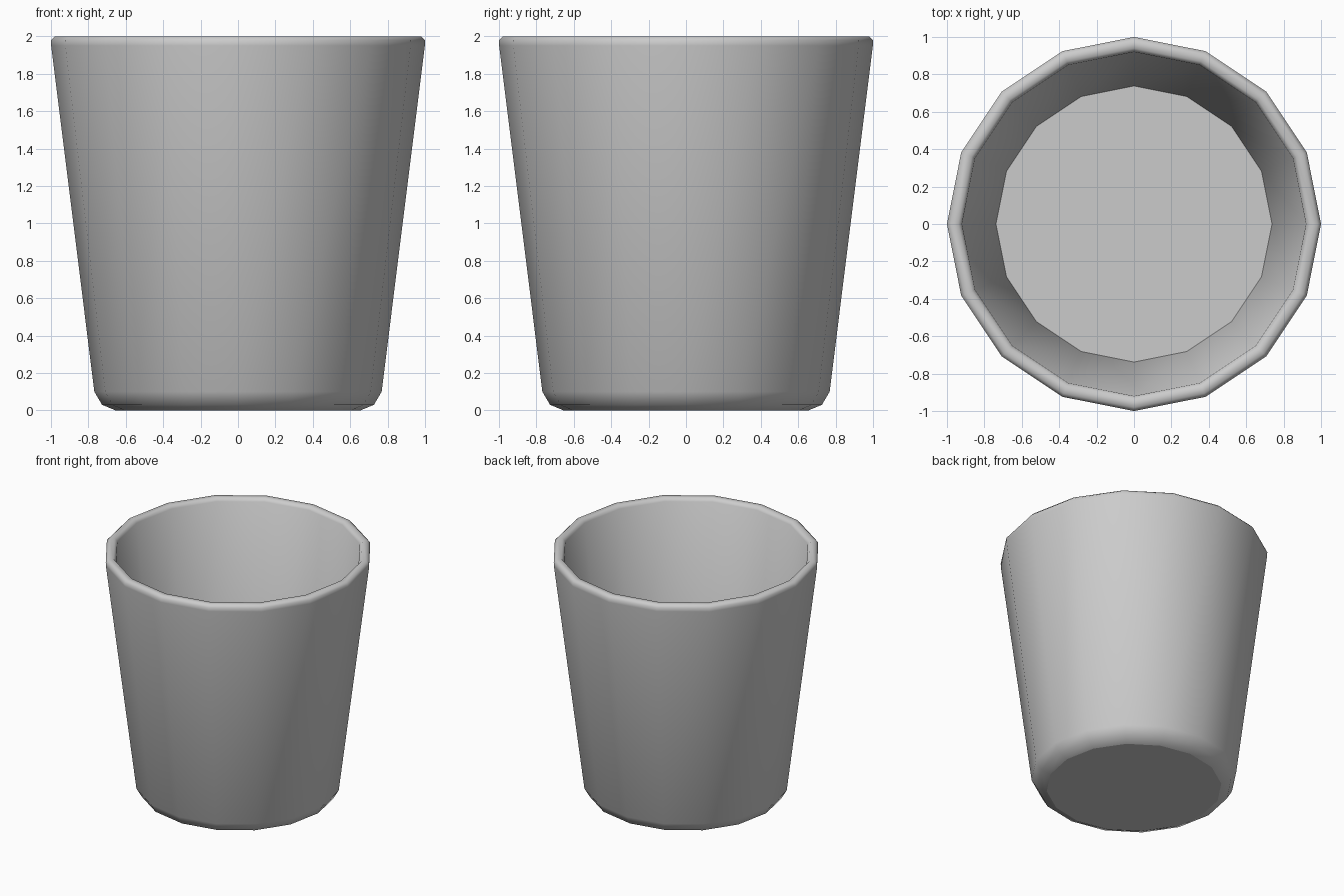
import bpy, bmesh
from math import cos, sin, tau

if "Cube" in bpy.data.objects:
    bpy.data.objects.remove(bpy.data.objects["Cube"])

SIDES = 16

# Closed wall profile (radius, height): base bevel, outer wall, rounded rim, inner wall
profile = [(0.655, 0.0), (0.727, 0.03), (0.768, 0.10),
           (0.999, 1.95), (1.0, 1.98), (0.98, 2.0),
           (0.94, 2.0), (0.92, 1.975), (0.738, 0.20)]

bm = bmesh.new()
rings = [[bm.verts.new((r * cos(tau * i / SIDES), r * sin(tau * i / SIDES), z))
          for i in range(SIDES)] for r, z in profile]

# Smooth walls
for lower, upper in zip(rings, rings[1:]):
    for i in range(SIDES):
        j = (i + 1) % SIDES
        bm.faces.new((lower[i], lower[j], upper[j], upper[i])).smooth = True

# Flat base and inner floor with crisp borders
for loop in (rings[0][::-1], rings[-1]):
    cap = bm.faces.new(loop)
    for e in cap.edges:
        e.smooth = False

bmesh.ops.recalc_face_normals(bm, faces=bm.faces)
mesh = bpy.data.meshes.new("cup")
bm.to_mesh(mesh)
bm.free()
cup = bpy.data.objects.new("cup", mesh)
bpy.context.collection.objects.link(cup)
